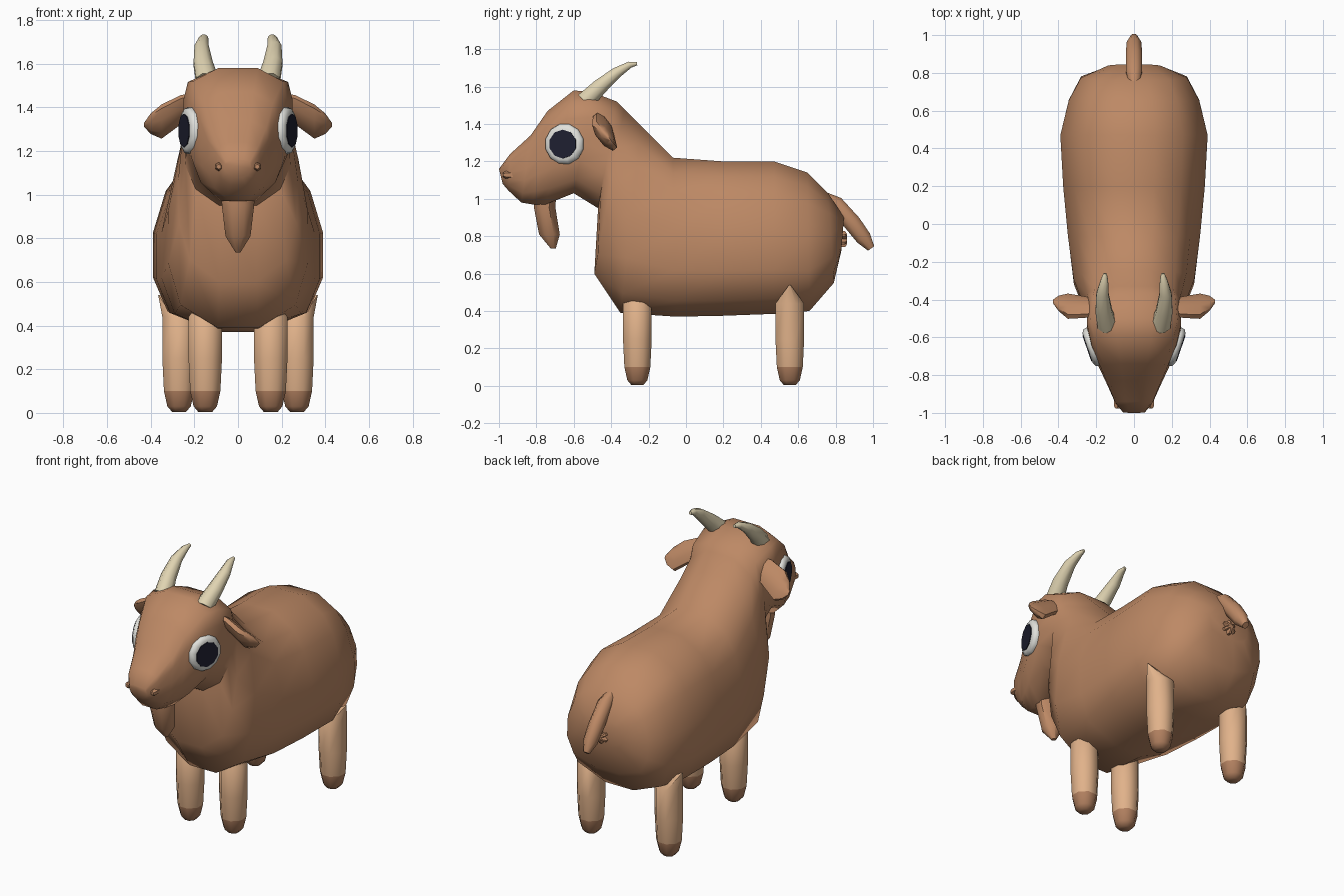
import bpy, bmesh, math
from mathutils import Vector as V

if "Cube" in bpy.data.objects:
    bpy.data.objects.remove(bpy.data.objects["Cube"])


def material(name, rgb):
    m = bpy.data.materials.new(name)
    m.diffuse_color = (*rgb, 1)
    m.use_nodes = True
    m.node_tree.nodes["Principled BSDF"].inputs["Base Color"].default_value = m.diffuse_color
    return m


COAT = material("brown coat", (0.51, 0.25, 0.13))
HOOF = material("hoof brown", (0.44, 0.215, 0.115))
LEG = material("tan leg", (0.75, 0.445, 0.255))
HORN = material("cream horn", (0.74, 0.65, 0.44))
WHITE = material("eye white", (0.75, 0.75, 0.71))
DARK = material("pupil dark", (0.013, 0.014, 0.03))


def loft(name, rings, mats, angle=50, rule=None):
    """Skin a list of equal-length point rings and close both ends."""
    bm = bmesh.new()
    vs = [[bm.verts.new(p) for p in r] for r in rings]
    n = len(vs[0])
    for a, b in zip(vs, vs[1:]):
        for i in range(n):
            j = (i + 1) % n
            bm.faces.new((a[i], a[j], b[j], b[i]))
    bm.faces.new(vs[0])
    bm.faces.new(vs[-1])
    bmesh.ops.recalc_face_normals(bm, faces=bm.faces)
    if rule:
        for f in bm.faces:
            f.material_index = rule(f.calc_center_median())
    me = bpy.data.meshes.new(name)
    bm.to_mesh(me)
    bm.free()
    for m in mats:
        me.materials.append(m)
    ob = bpy.data.objects.new(name, me)
    bpy.context.collection.objects.link(ob)
    bpy.ops.object.select_all(action='DESELECT')
    ob.select_set(True)
    bpy.context.view_layer.objects.active = ob
    bpy.ops.object.shade_smooth_by_angle(angle=math.radians(angle))
    return ob


def oval(c, u, v, n=8):
    """Ellipse around c spanned by half-axis vectors u and v."""
    c, u, v = V(c), V(u), V(v)
    return [c + u * math.cos(a) + v * math.sin(a)
            for a in (2 * math.pi * (i + 0.5) / n for i in range(n))]


def tube(name, path, mat, n=8):
    """Round tapered tube in a roughly y-z plane; path is (x, y, z, rx, r)."""
    rings = []
    for i, p in enumerate(path):
        a, b = V(path[max(i - 1, 0)][:3]), V(path[min(i + 1, len(path) - 1)][:3])
        side = (b - a).cross(V((1, 0, 0))).normalized()
        rings.append(oval(p[:3], (p[3], 0, 0), side * p[4], n))
    return loft(name, rings, [mat])


# Body, neck and head: one skin from rump to muzzle
# half sections as (width, height) from top to bottom
BODY = [(.28, 1), (.66, .8), (.85, .55), (1, .08), (1, -.42), (.83, -.8), (.28, -1)]
HEAD = [(.4, 1), (.92, .8), (1, .5), (1, 0), (.95, -.35), (.76, -.72), (.36, -1)]
# top y, top z, bottom y, bottom z, half width, head blend
STATIONS = [
    (.845, .90, .83, .72, .14, 0), (.76, 1.03, .79, .55, .28, 0),
    (.65, 1.14, .66, .40, .345, 0), (.47, 1.2, .47, .385, .39, 0),
    (.2, 1.2, .2, .375, .375, 0), (-.07, 1.22, -.05, .37, .35, 0),
    (-.24, 1.39, -.35, .39, .32, .1), (-.33, 1.48, -.49, .6, .275, .4),
    (-.37, 1.52, -.47, .95, .25, .8), (-.5, 1.57, -.6, 1.03, .25, 1),
    (-.6, 1.58, -.75, .97, .225, 1), (-.74, 1.47, -.82, .97, .175, 1),
    (-.83, 1.34, -.88, .98, .14, 1), (-.94, 1.24, -.95, 1.045, .1, 1),
    (-1, 1.16, -.98, 1.08, .06, 1)]
rings = []
for ty, tz, by, bz, w, k in STATIONS:
    top, bot = V((0, ty, tz)), V((0, by, bz))
    half = []
    for (bx, bt), (hx, ht) in zip(BODY, HEAD):
        x, t = bx + (hx - bx) * k, bt + (ht - bt) * k
        p = (top + bot) / 2 + (top - bot) / 2 * t
        half.append(V((x * w, p.y, p.z)))
    rings.append(half + [V((-p.x, p.y, p.z)) for p in reversed(half)])
loft("body_and_head", rings, [COAT], 60)

for s, side in ((1, "right"), (-1, "left")):
    # Legs with hooves below the 0.1 line
    for part, x, y, tip in (("front", .15, -.26, .15), ("back", .27, .555, .362)):
        rr = [oval((s * x, y, z), (r, 0, 0), (0, r, 0))
              for z, r in ((.005, .035), (.03, .058), (.1, .075), (.25, .083), (.44, .083))]
        rr.append(oval((s * tip, y, .54), (.004, 0, 0), (0, .004, 0)))
        loft(f"{part}_leg_{side}", rr, [LEG, HOOF], 50, lambda c: 1 if c.z < .1 else 0)

    # Horn curving backward
    tube(f"horn_{side}", [(s * .14, -.54, 1.52, .056, .055), (s * .16, -.46, 1.60, .047, .045),
                          (s * .167, -.37, 1.675, .035, .032), (s * .157, -.30, 1.717, .022, .019),
                          (s * .153, -.262, 1.723, .01, .01)], HORN)

    # Leaf-shaped ear
    long, thin = V((0, .06, -.075)), V((0, .03, .024))
    ear = [oval((s * x, y, z), long * k, thin * k)
           for x, y, z, k in ((.18, -.44, 1.42, .6), (.26, -.44, 1.39, .85),
                              (.35, -.435, 1.335, 1), (.40, -.42, 1.325, .6),
                              (.43, -.41, 1.32, .12))]
    loft(f"ear_{side}", ear, [COAT])

    # Eye: rounded white disc with a dark plate on it
    nrm = V((s * .945, -.327, 0))
    tan, up, c = V((s * .327, .945, 0)), V((0, 0, 1)), V((s * .222, -.65, 1.293))
    loft(f"eye_{side}", [oval(c + nrm * d, tan * r, up * r, 12)
                         for d, r in ((-.05, .1), (.0, .11), (.015, .105), (.025, .085))], [WHITE])
    loft(f"pupil_{side}", [oval(c + nrm * d, tan * .077, up * .077, 10)
                           for d in (.024, .029)], [DARK], 30)

    # Nostril bump
    loft(f"nostril_{side}", [oval((s * .088, y, 1.128), (r, 0, 0), (0, 0, r), 6)
                             for y, r in ((-.92, .02), (-.965, .02), (-.978, .011))], [COAT])

# Beard
loft("beard", [oval((0, y, z), (hx, 0, 0), (0, hy, 0))
               for y, z, hx, hy in ((-.755, 1.02, .085, .065), (-.755, .95, .08, .062),
                                    (-.73, .81, .062, .06), (-.71, .735, .012, .015))], [COAT])

# Tail and the small knob beneath it
tube("tail", [(0, .74, 1.02, .03, .02), (0, .80, .975, .045, .045), (0, .89, .87, .047, .05),
              (0, .95, .79, .042, .045), (0, .99, .735, .02, .022)], COAT)
for i, a in enumerate((0, 60, 120)):
    d = V((math.sin(math.radians(a)), 0, math.cos(math.radians(a)))) * .05
    w = V((d.z, 0, -d.x)) * .3
    loft(f"rump_knob_{i}", [oval((0, y, .785), d * k, w * k, 6)
                            for y, k in ((.81, 1), (.85, 1), (.862, .6))], [COAT])
